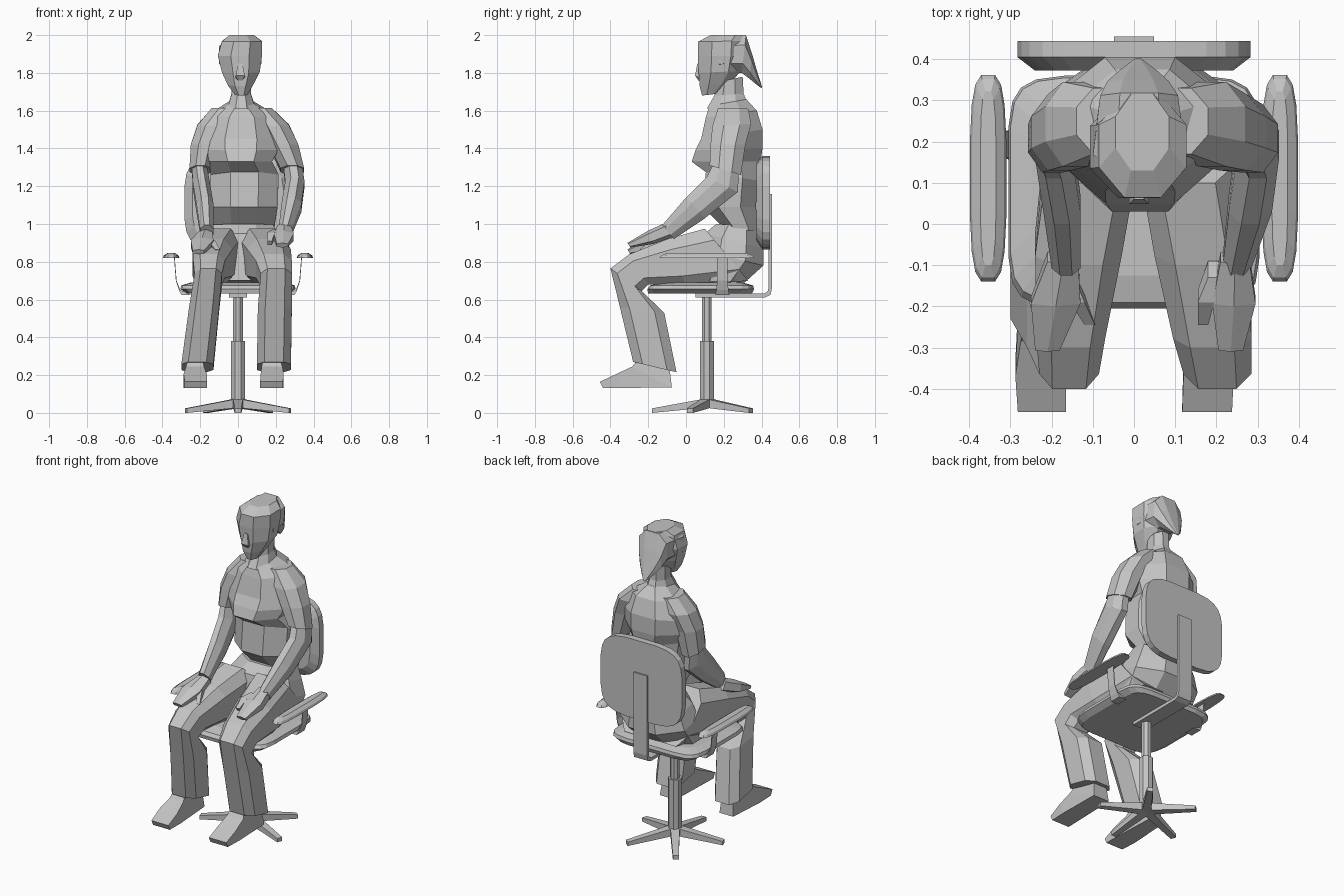
import bpy, bmesh, math

if "Cube" in bpy.data.objects:
    bpy.data.objects.remove(bpy.data.objects["Cube"], do_unlink=True)

GREY = bpy.data.materials.new("plain grey")
GREY.use_nodes = True
COL = (0.55, 0.55, 0.55, 1)
GREY.diffuse_color = COL
GREY.node_tree.nodes["Principled BSDF"].inputs["Base Color"].default_value = COL


def loft(name, rings, n=8, power=1.0):
    """Skin over sections (x0, x1, front y, front z, back y, back z)."""
    bm = bmesh.new()
    grow = 1 / math.cos(math.pi / n)
    loops = []
    for x0, x1, ya, za, yb, zb in rings:
        loop = []
        for i in range(n):
            a = 2 * math.pi * (i + 0.5) / n
            c, s = math.cos(a) * grow, math.sin(a) * grow
            c = math.copysign(min(abs(c) ** power, 1), c)
            s = math.copysign(min(abs(s) ** power, 1), s)
            loop.append(bm.verts.new(((x0 + x1) / 2 + c * (x1 - x0) / 2,
                                      (ya + yb) / 2 + s * (yb - ya) / 2,
                                      (za + zb) / 2 + s * (zb - za) / 2)))
        loops.append(loop)
    for p, q in zip(loops, loops[1:]):
        for i in range(n):
            j = (i + 1) % n
            bm.faces.new((p[i], p[j], q[j], q[i]))
    bm.faces.new(loops[0])
    bm.faces.new(loops[-1][::-1])
    bmesh.ops.recalc_face_normals(bm, faces=bm.faces)
    me = bpy.data.meshes.new(name)
    bm.to_mesh(me)
    bm.free()
    me.materials.append(GREY)
    ob = bpy.data.objects.new(name, me)
    bpy.context.collection.objects.link(ob)
    return ob


def limb(name, widths, profile, n=8, dz=0.0, power=1.0):
    """Loft one side profile with its own x range at each section."""
    return loft(name, [(a, b, p[0], p[1] + dz, p[2], p[3] + dz)
                       for (a, b), p in zip(widths, profile)], n, power)


def flat(x, y0, y1, z):
    return (-x, x, y0, z, y1, z)


# --- Chair: star base, column, seat ---
CY = 0.11
for k in range(5):
    leg = loft(f"base_leg_{k + 1}", [(-0.03, 0.03, 0, 0.078, 0, 0.03),
                                     (-0.025, 0.025, -0.06, 0.066, -0.06, 0.022),
                                     (-0.017, 0.017, -0.29, 0.024, -0.29, 0.0)], 4)
    leg.location = (0, CY, 0)
    leg.rotation_euler = (0, 0, 2 * math.pi * k / 5)
loft("lower_column", [flat(0.037, CY - 0.037, CY + 0.037, z) for z in (0.03, 0.38)])
loft("upper_column", [flat(0.026, CY - 0.026, CY + 0.026, z) for z in (0.38, 0.63)])
loft("seat", [flat(0.27, -0.20, 0.35, 0.632), flat(0.305, -0.205, 0.36, 0.655),
              flat(0.30, -0.19, 0.355, 0.675), flat(0.25, -0.125, 0.30, 0.69)], 20, 0.32)

# --- Backrest and its bent support bar ---
loft("backrest", [(-0.24, 0.24, 0.372, 1.32, 0.372, 0.91),
                  (-0.283, 0.283, 0.405, 1.36, 0.405, 0.865),
                  (-0.283, 0.283, 0.444, 1.36, 0.444, 0.865)], 24, 0.5)
loft("back_support_bar", [(-0.048, 0.048, *p) for p in (
    (0.437, 1.16, 0.455, 1.16), (0.437, 0.66, 0.455, 0.66), (0.432, 0.643, 0.447, 0.625),
    (0.415, 0.632, 0.42, 0.612), (0.05, 0.632, 0.05, 0.612))], 4)

# --- Armrests ---
for side, s in (("left", 1), ("right", -1)):
    loft(f"{side}_armrest_pad", [(s * 0.31, s * 0.398, -0.14, 0.82, 0.362, 0.82),
                                 (s * 0.315, s * 0.393, -0.13, 0.833, 0.352, 0.833),
                                 (s * 0.335, s * 0.373, -0.10, 0.847, 0.322, 0.847)], 16, 0.6)
    loft(f"{side}_armrest_strap", [(s * a, s * (a + w), 0.165 - d, z, 0.22 + d, z) for a, w, d, z in (
        (0.335, 0.004, 0, 0.825), (0.325, 0.004, 0, 0.70), (0.305, 0.008, 0.005, 0.65),
        (0.25, 0.05, 0.01, 0.625))], 4)

# --- Torso and pelvis ---
loft("shirt_body", [(-0.045, 0.08, 0.125, 1.63, 0.32, 1.66),
                    (-0.14, 0.18, 0.105, 1.565, 0.375, 1.60),
                    (-0.19, 0.22, 0.08, 1.45, 0.405, 1.50),
                    (-0.185, 0.215, 0.05, 1.39, 0.405, 1.40),
                    (-0.15, 0.18, 0.03, 1.33, 0.395, 1.33),
                    (-0.145, 0.215, 0.105, 1.275, 0.38, 1.23),
                    (-0.145, 0.21, 0.09, 1.09, 0.37, 1.09),
                    (-0.13, 0.19, 0.20, 0.98, 0.39, 0.96)])
loft("trouser_hips", [(-0.13, 0.185, 0.16, 1.0, 0.385, 0.99),
                      (-0.18, 0.22, 0.10, 0.95, 0.41, 0.87),
                      (-0.21, 0.25, 0.08, 0.86, 0.41, 0.78),
                      (-0.21, 0.24, 0.05, 0.70, 0.31, 0.69)])

# --- Neck, head, hair, nose ---
loft("neck", [(-0.035, 0.07, 0.165, 1.75, 0.30, 1.78),
              (-0.035, 0.07, 0.15, 1.68, 0.305, 1.69),
              (-0.055, 0.09, 0.11, 1.61, 0.33, 1.63)])
loft("head", [(-0.015, 0.05, 0.085, 1.68, 0.17, 1.69),
              (-0.055, 0.08, 0.072, 1.73, 0.24, 1.75),
              (-0.085, 0.115, 0.067, 1.80, 0.29, 1.81),
              (-0.107, 0.127, 0.063, 1.89, 0.31, 1.89),
              (-0.085, 0.127, 0.064, 1.965, 0.315, 1.97),
              (-0.045, 0.085, 0.13, 2.0, 0.315, 2.0)])
loft("hair_tail", [(-0.10, 0.125, 0.16, 1.99, 0.18, 1.80),
                   (-0.082, 0.107, 0.318, 1.998, 0.295, 1.80),
                   (-0.065, 0.085, 0.35, 1.90, 0.335, 1.77),
                   (-0.035, 0.055, 0.376, 1.81, 0.365, 1.745),
                   (0.003, 0.017, 0.403, 1.725, 0.398, 1.72)], 8, 0.8)
loft("nose", [(0.0, 0.024, 0.06, 1.85, 0.08, 1.85),
              (-0.012, 0.036, 0.048, 1.785, 0.08, 1.77),
              (0.0, 0.024, 0.065, 1.76, 0.08, 1.76)], 4)

# --- Side profiles shared by both limbs: (front y, z, back y, z) ---
TROUSER = [(0.10, 0.975, 0.33, 0.70), (-0.10, 0.92, 0.0, 0.67), (-0.30, 0.84, -0.20, 0.68),
           (-0.40, 0.765, -0.235, 0.645), (-0.35, 0.56, -0.115, 0.53), (-0.28, 0.27, -0.05, 0.215)]
FOOT = [(-0.25, 0.29, -0.09, 0.26), (-0.285, 0.245, -0.075, 0.135),
        (-0.37, 0.205, -0.33, 0.132), (-0.456, 0.165, -0.44, 0.132)]
SLEEVE = [(0.17, 1.615, 0.33, 1.61), (0.14, 1.52, 0.345, 1.53),
          (0.13, 1.42, 0.315, 1.42), (0.125, 1.31, 0.29, 1.26)]
ARM = [(0.145, 1.32, 0.28, 1.30), (0.11, 1.25, 0.275, 1.17),
       (0.0, 1.14, 0.10, 1.03), (-0.125, 0.995, -0.065, 0.92)]
HAND = [(-0.10, 1.0, -0.06, 0.925), (-0.20, 0.955, -0.17, 0.885), (-0.31, 0.89, -0.295, 0.865)]
THUMB = [(-0.13, 0.96, -0.09, 0.92), (-0.19, 0.945, -0.16, 0.915), (-0.245, 0.90, -0.23, 0.88)]

# --- Right limbs ---
limb("right_trouser_leg", [(-0.21, 0.01), (-0.24, -0.03), (-0.237, -0.07),
                           (-0.23, -0.085), (-0.26, -0.10), (-0.30, -0.13)], TROUSER, power=0.65)
limb("right_foot", [(-0.265, -0.19), (-0.275, -0.18), (-0.288, -0.165), (-0.282, -0.165)], FOOT, 4)
limb("right_sleeve", [(-0.14, 0.0), (-0.215, -0.07), (-0.25, -0.11), (-0.257, -0.14)], SLEEVE)
limb("right_arm", [(-0.245, -0.165), (-0.24, -0.15), (-0.22, -0.13), (-0.20, -0.13)], ARM)
limb("right_hand", [(-0.21, -0.135), (-0.25, -0.13), (-0.24, -0.18)], HAND, 6, -0.025)
limb("right_thumb", [(-0.18, -0.145), (-0.155, -0.12), (-0.12, -0.095)], THUMB, 4, -0.035)

# --- Left limbs ---
limb("left_trouser_leg", [(0.01, 0.25), (0.05, 0.28), (0.095, 0.285),
                          (0.12, 0.285), (0.105, 0.285), (0.10, 0.28)], TROUSER, power=0.65)
limb("left_foot", [(0.135, 0.22), (0.125, 0.235), (0.12, 0.242), (0.117, 0.238)], FOOT, 4)
limb("left_sleeve", [(0.04, 0.18), (0.11, 0.27), (0.16, 0.32), (0.225, 0.35)], SLEEVE)
limb("left_arm", [(0.24, 0.34), (0.25, 0.352), (0.23, 0.335), (0.215, 0.285)], ARM)
limb("left_hand", [(0.21, 0.28), (0.19, 0.295), (0.205, 0.265)], HAND, 6, 0.01)
limb("left_thumb", [(0.18, 0.23), (0.155, 0.195), (0.155, 0.18)], THUMB, 4, 0.01)
